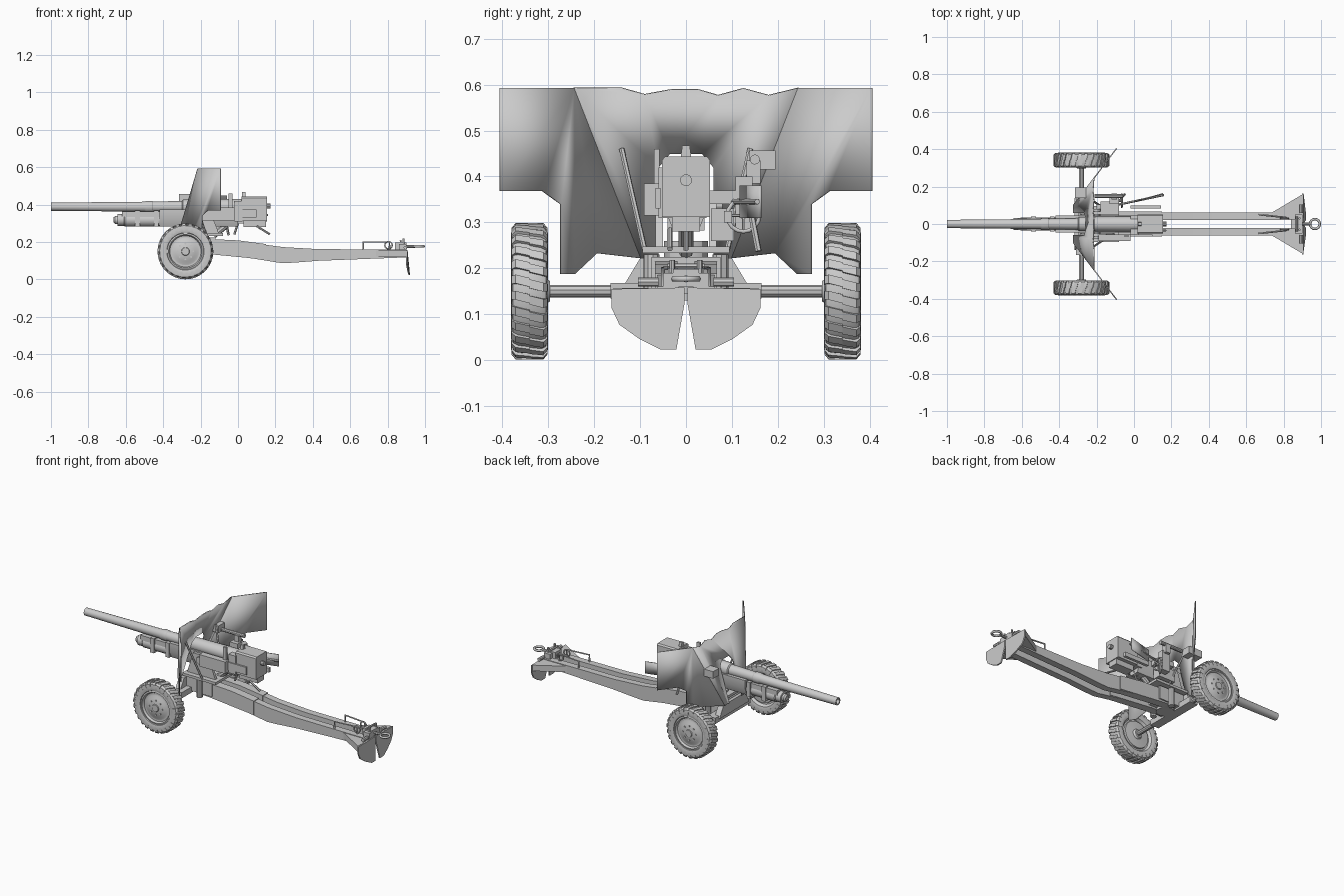
import bpy, bmesh, math
from mathutils import Vector

grey = bpy.data.materials.new("painted_grey")
grey.diffuse_color = (0.6, 0.6, 0.6, 1)


def finish(name, bm):
    bmesh.ops.recalc_face_normals(bm, faces=bm.faces)
    me = bpy.data.meshes.new(name)
    bm.to_mesh(me)
    bm.free()
    me.materials.append(grey)
    ob = bpy.data.objects.new(name, me)
    bpy.context.collection.objects.link(ob)
    return ob


def loft(name, rings, caps=True):
    """Skin a list of equal-length point rings."""
    bm = bmesh.new()
    vs = [[bm.verts.new(p) for p in r] for r in rings]
    n = len(vs[0])
    for a, b in zip(vs, vs[1:]):
        for i in range(n):
            bm.faces.new((a[i], a[(i + 1) % n], b[(i + 1) % n], b[i]))
    if caps:
        bm.faces.new(vs[0])
        bm.faces.new(vs[-1])
    return finish(name, bm)


def prism(name, pts, axis, a, b):
    """Extrude a 2D outline along x, y or z from a to b."""
    put = {'x': lambda p, t: (t, p[0], p[1]), 'y': lambda p, t: (p[0], t, p[1]),
           'z': lambda p, t: (p[0], p[1], t)}[axis]
    return loft(name, [[put(p, t) for p in pts] for t in (a, b)])


def box(name, x0, x1, y0, y1, z0, z1):
    return prism(name, [(x0, y0), (x1, y0), (x1, y1), (x0, y1)], 'z', z0, z1)


def lathe(name, origin, direction, profile, n=16):
    """Revolve (distance, radius) pairs around a direction."""
    o, d = Vector(origin), Vector(direction).normalized()
    u = d.orthogonal().normalized()
    w = d.cross(u)
    return loft(name, [[o + d * t + (u * math.cos(2 * math.pi * i / n) +
                w * math.sin(2 * math.pi * i / n)) * r for i in range(n)] for t, r in profile])


def rod(name, p, q, r, n=8):
    d = Vector(q) - Vector(p)
    return lathe(name, p, d, [(0, r), (d.length, r)], n)


def pipe(name, pts, r, closed=False):
    cu = bpy.data.curves.new(name, 'CURVE')
    cu.dimensions = '3D'
    cu.bevel_depth, cu.bevel_resolution, cu.use_fill_caps = r, 1, True
    sp = cu.splines.new('POLY')
    sp.points.add(len(pts) - 1)
    for k, p in zip(sp.points, pts):
        k.co = (*p, 1)
    sp.use_cyclic_u = closed
    cu.materials.append(grey)
    ob = bpy.data.objects.new(name, cu)
    bpy.context.collection.objects.link(ob)


def circle(c, r, u, v, n=16):
    c, u, v = Vector(c), Vector(u), Vector(v)
    return [c + (u * math.cos(2 * math.pi * i / n) + v * math.sin(2 * math.pi * i / n)) * r
            for i in range(n)]


def plate(name, pts, thick):
    bm = bmesh.new()
    bm.faces.new([bm.verts.new(p) for p in pts])
    ob = finish(name, bm)
    m = ob.modifiers.new("thickness", 'SOLIDIFY')
    m.thickness, m.offset = thick, 0


# Wheels: tyre carcass, staggered tread lugs, dished disc and hub
WX, WZ = -0.281, 0.15
for s, side in ((1, "left"), (-1, "right")):
    lathe("tyre_" + side, (WX, s * 0.341, WZ), (0, s, 0),
          [(-0.02, 0.09), (-0.034, 0.1), (-0.039, 0.12), (-0.036, 0.137), (-0.025, 0.143),
           (0.025, 0.143), (0.036, 0.137), (0.039, 0.12), (0.034, 0.1), (0.02, 0.092)], 36)
    lathe("wheel_disc_" + side, (WX, s * 0.341, WZ), (0, s, 0),
          [(0.0, 0.1), (0.03, 0.098), (0.032, 0.09), (0.019, 0.083), (0.021, 0.065), (0.029, 0.053),
           (0.031, 0.03), (0.033, 0.022), (0.038, 0.02), (0.038, 0.006)], 28)
    lathe("brake_drum_" + side, (WX, s * 0.341, WZ), (0, -s, 0),
          [(0.0, 0.085), (0.03, 0.08), (0.034, 0.03), (0.045, 0.022)], 20)
    for i in range(8):
        a = math.pi * i / 4
        x, z = WX + 0.042 * math.cos(a), WZ + 0.042 * math.sin(a)
        rod("wheel_nut_" + side, (x, s * 0.365, z), (x, s * 0.375, z), 0.005, 6)
    for half in (1, -1):
        for i in range(26):
            a0 = 2 * math.pi * (i + 0.25 * half) / 26
            rings = []
            for y, r, tw in ((0.0, 0.149, 0.05 * half), (0.03, 0.149, 0), (0.039, 0.138, 0),
                             (0.04, 0.125, 0)):
                rings.append([(WX + rr * math.cos(a0 + tw + k), s * 0.341 + half * y,
                               WZ + rr * math.sin(a0 + tw + k))
                              for rr, k in ((r, -0.065), (r, 0.065), (r - 0.012, 0.065),
                                            (r - 0.012, -0.065))])
            loft("tread_lug_" + side, rings)

# Axle and lower carriage
rod("axle", (WX, -0.31, 0.15), (WX, 0.31, 0.15), 0.014, 10)
box("axle_housing", -0.31, -0.255, -0.165, 0.165, 0.134, 0.168)
prism("carriage_front", [(-0.14, 0.155), (0.14, 0.155), (0.1, 0.222), (-0.1, 0.222)], 'x', -0.318, -0.285)
box("carriage_body", -0.3, -0.12, -0.075, 0.075, 0.145, 0.225)
rod("carriage_pivot", (-0.22, 0, 0.13), (-0.22, 0, 0.26), 0.05, 12)
box("saddle_plate", -0.3, -0.08, -0.095, 0.095, 0.233, 0.248)

# Shield: sloping middle plate and two swept-back vertical wings
mid_x = lambda z: -0.325 + (z - 0.22) * 0.297
outline = [(-0.1, 0.222), (-0.245, 0.593), (-0.14, 0.593), (-0.09, 0.579), (-0.03, 0.59),
           (0.025, 0.59), (0.07, 0.577), (0.125, 0.592), (0.18, 0.577), (0.245, 0.593), (0.1, 0.222),
           (0.06, 0.222), (0.06, 0.42), (0.035, 0.45), (-0.035, 0.45), (-0.06, 0.42), (-0.06, 0.222)]
plate("shield_middle", [(mid_x(z), y, z) for y, z in outline], 0.006)
wing = [(0.1, 0.222), (0.245, 0.593), (0.405, 0.593), (0.405, 0.368), (0.312, 0.368),
        (0.273, 0.34), (0.273, 0.188), (0.243, 0.188), (0.195, 0.233)]
for s, side in ((1, "left"), (-1, "right")):
    plate("shield_wing_" + side, [(-0.214 + 0.76 * (y - 0.245), s * y, z) for y, z in wing], 0.006)
    rod("shield_brace_" + side, (-0.17, s * 0.09, 0.24), (-0.245, s * 0.14, 0.46), 0.006, 6)
box("sight_port_cover", -0.315, -0.225, 0.138, 0.195, 0.415, 0.457)

# Barrel, with collar, jacket and bore
loft("barrel", [circle((x, 0, 0.389), r, (0, 1, 0), (0, 0, 1), 18) for x, r in
     ((-0.9, 0.015), (-1.0, 0.015), (-1.0, 0.022), (-0.5, 0.027), (-0.49, 0.031), (-0.46, 0.031),
      (-0.455, 0.028), (-0.3, 0.031), (-0.295, 0.038), (0.03, 0.042))])
# Cradle and recoil cylinders
lathe("recoil_cylinder", (-0.665, 0, 0.318), (1, 0, 0),
      [(0, 0.014), (0.008, 0.022), (0.02, 0.022), (0.022, 0.032), (0.055, 0.032), (0.06, 0.036),
       (0.64, 0.036)], 14)
prism("cradle", [(-0.045, 0.375), (-0.045, 0.325), (-0.028, 0.284), (0.028, 0.284), (0.045, 0.325),
                 (0.045, 0.375)], 'x', -0.42, 0.0)
box("cradle_guide", -0.62, -0.42, -0.032, 0.032, 0.334, 0.362)
for x in (-0.55, -0.45):
    box("cradle_band", x, x + 0.025, -0.04, 0.04, 0.282, 0.368)
for s, side in ((1, "left"), (-1, "right")):
    prism("saddle_cheek_" + side, [(-0.29, 0.24), (-0.1, 0.24), (-0.15, 0.37), (-0.25, 0.37)], 'y',
          s * 0.05, s * 0.066)
    rod("trunnion_" + side, (-0.2, s * 0.04, 0.34), (-0.2, s * 0.08, 0.34), 0.022, 12)
rod("elevating_arc", (-0.06, 0, 0.29), (-0.13, 0, 0.235), 0.016, 8)

# Breech block, rear plug, levers
prism("breech", [(-0.052, 0.312), (0.052, 0.312), (0.052, 0.436), (0.045, 0.444), (-0.045, 0.444),
                 (-0.052, 0.436)], 'x', 0.02, 0.155)
box("breech_lower", 0.03, 0.15, -0.03, 0.03, 0.28, 0.315)
box("breech_neck", -0.02, 0.025, -0.06, 0.045, 0.31, 0.42)
rod("breech_plug", (0.15, 0, 0.392), (0.175, 0, 0.392), 0.013, 10)
prism("breech_top_lug", [(-0.012, 0.44), (0.012, 0.44), (0.008, 0.468), (-0.008, 0.468)], 'x', 0.022, 0.04)
rod("breech_lever", (0.1, -0.035, 0.285), (0.17, -0.035, 0.242), 0.006, 6)
rod("firing_lever", (0.0, 0.0, 0.3), (-0.02, 0.0, 0.24), 0.006, 6)
box("cradle_side_box", -0.19, -0.02, -0.092, -0.055, 0.315, 0.385)
box("cradle_side_post", -0.05, -0.03, -0.07, -0.058, 0.37, 0.46)
box("cradle_side_rail", -0.02, 0.1, -0.066, -0.056, 0.33, 0.375)

# Laying gear, sight and shoulder guard on the left of the gun
box("gear_case", -0.2, -0.09, 0.055, 0.105, 0.26, 0.33)
box("gear_column", -0.13, -0.08, 0.108, 0.145, 0.28, 0.4)
box("gear_bracket", -0.18, -0.08, 0.05, 0.12, 0.34, 0.37)
rod("sight_tube", (-0.21, 0.15, 0.437), (-0.06, 0.15, 0.437), 0.011, 10)
box("sight_mount", -0.12, -0.09, 0.132, 0.162, 0.385, 0.435)
pipe("hand_wheel", circle((-0.065, 0.125, 0.315), 0.035, (0, 1, 0), (0, 0, 1)), 0.005, True)
rod("hand_wheel_shaft", (-0.09, 0.125, 0.315), (-0.06, 0.125, 0.315), 0.008)
for a in (0, 1):
    d = Vector((0, 1 - a, a)) * 0.035
    c = Vector((-0.065, 0.125, 0.315))
    rod("hand_wheel_spoke", c - d, c + d, 0.003, 6)
rod("traverse_lever", (-0.07, 0.14, 0.33), (-0.05, 0.158, 0.237), 0.007, 6)
plate("shoulder_guard", [(0.0, 0.12, 0.31), (0.155, 0.162, 0.31), (0.155, 0.162, 0.38), (0.0, 0.12, 0.38)], 0.006)
rod("guard_arm", (-0.1, 0.1, 0.345), (0.16, 0.155, 0.345), 0.006, 6)
box("guard_rail", -0.02, 0.145, 0.083, 0.1, 0.3, 0.325)

# Trails, spades and rear fittings, mirrored
trail = [(-0.24, 0.215), (0.0, 0.205), (0.24, 0.173), (0.43, 0.162), (0.9, 0.16), (0.9, 0.118),
         (0.43, 0.1), (0.3, 0.09), (0.235, 0.087), (0.08, 0.112), (-0.14, 0.137), (-0.24, 0.14)]
spade = [(0.003, 0.158), (0.003, 0.125), (0.021, 0.023), (0.055, 0.023), (0.1, 0.045),
         (0.145, 0.077), (0.162, 0.113), (0.162, 0.155)]
for s, side in ((1, "left"), (-1, "right")):
    prism("trail_" + side, trail, 'y', s * 0.022, s * 0.062)
    prism("trail_sleeve_" + side, [(-0.2, 0.218), (0.0, 0.209), (0.15, 0.189), (0.15, 0.106),
                                   (-0.14, 0.134), (-0.2, 0.137)], 'y', s * 0.018, s * 0.067)
    rod("trail_hinge_" + side, (-0.2, s * 0.075, 0.125), (-0.2, s * 0.075, 0.23), 0.018, 10)
    loft("spade_" + side, [[(0.903 + dx + 0.9 * max(0, 0.07 - z) * 0.3, s * y, z) for y, z in spade]
                           for dx in (-0.004, 0.004)])
    prism("spade_gusset_" + side, [(0.735, s * 0.06), (0.9, s * 0.06), (0.9, s * 0.158)], 'z', 0.122, 0.157)
    box("trail_end_block_" + side, 0.86, 0.9, *sorted((s * 0.015, s * 0.05)), 0.155, 0.19)
    rod("trail_pin_" + side, (0.885, s * 0.03, 0.16), (0.885, s * 0.03, 0.218), 0.006, 6)
    rod("spade_pin_" + side, (0.895, s * 0.06, 0.17), (0.895, s * 0.105, 0.17), 0.01, 8)
    pipe("lifting_handle_" + side, [(0.67, s * 0.05, 0.155), (0.67, s * 0.05, 0.2),
         (0.81, s * 0.035, 0.2), (0.81, s * 0.035, 0.155)], 0.005)
    pipe("clamp_ring_" + side, circle((0.805, s * 0.03, 0.183), 0.02, (1, 0, 0), (0, 0, 1), 12), 0.004, True)

# Towing rod and eye
box("tow_bracket", 0.84, 0.9, -0.028, 0.028, 0.16, 0.198)
rod("tow_rod", (0.85, 0, 0.177), (0.945, 0, 0.177), 0.008)
rod("tow_lock_bar", (0.87, -0.04, 0.205), (0.87, 0.04, 0.205), 0.006, 6)
pipe("tow_eye", circle((0.967, 0, 0.177), 0.026, (1, 0, 0), (0, 1, 0)), 0.007, True)

# Smooth the round parts, keep hard edges
bpy.ops.object.select_all(action='DESELECT')
for ob in bpy.data.objects:
    if ob.type == 'MESH':
        ob.select_set(True)
        bpy.context.view_layer.objects.active = ob
bpy.ops.object.shade_smooth_by_angle(angle=math.radians(30))
